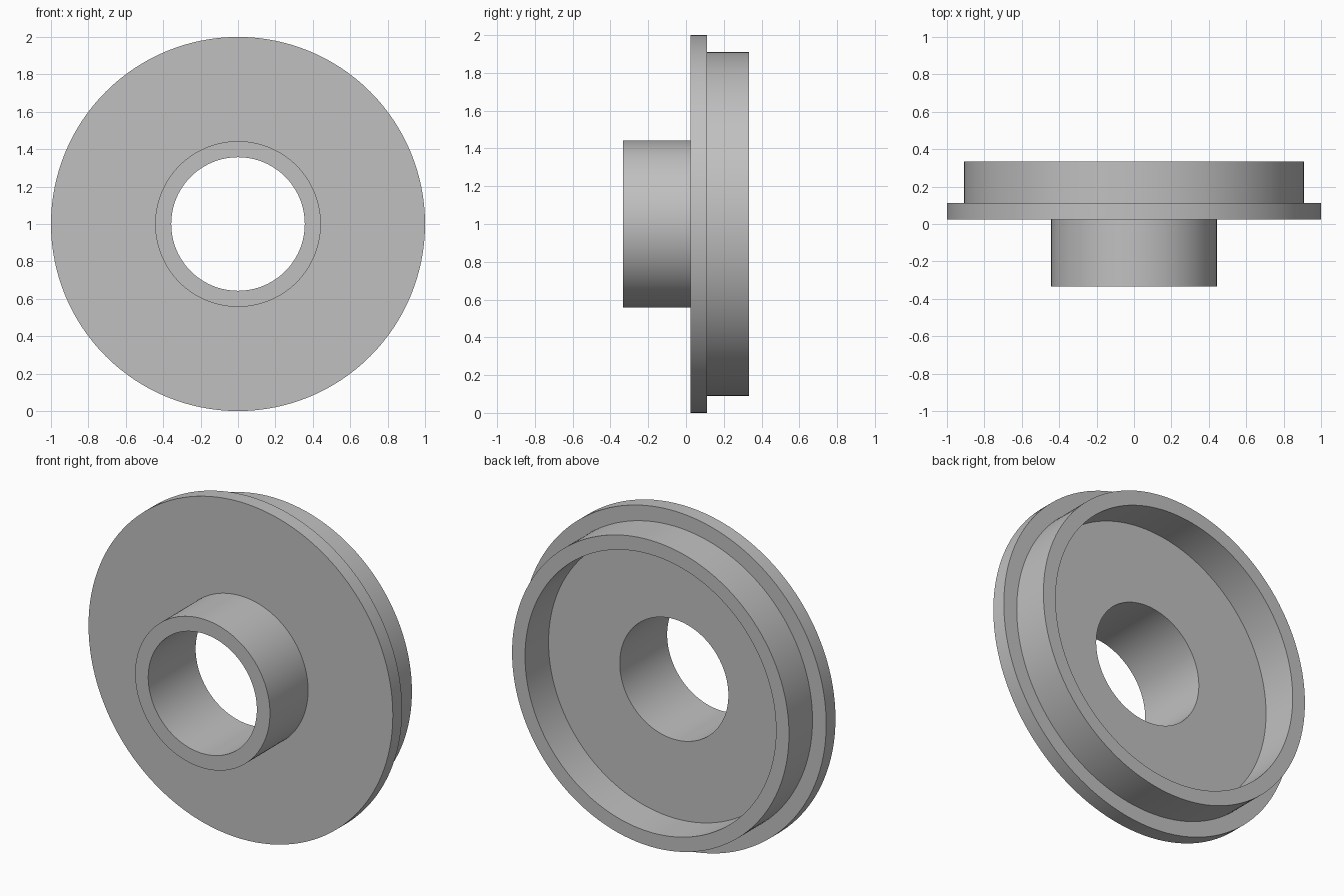
import bpy
import bmesh
import math
from mathutils import Matrix, Vector

cube = bpy.data.objects.get("Cube")
if cube:
    bpy.data.objects.remove(cube, do_unlink=True)

SEGMENTS = 128
CENTRE = Vector((0, 0, 1))

# Plain grey metal
grey = bpy.data.materials.new("grey_metal")
grey.use_nodes = True
colour = (0.53, 0.53, 0.53, 1)
grey.diffuse_color = colour
grey.node_tree.nodes["Principled BSDF"].inputs["Base Color"].default_value = colour

# Wall positions: hub tube, flange plate and rear rim
BORE, HUB, RIM_IN, RIM_OUT, FLANGE = 0.357, 0.443, 0.825, 0.91, 1.0
HUB_FRONT, PLATE_FRONT, PLATE_BACK, RIM_BACK = -0.333, 0.025, 0.112, 0.333

# Closed half section as (radius, y)
section = [
    (BORE, HUB_FRONT), (HUB, HUB_FRONT),
    (HUB, PLATE_FRONT), (FLANGE, PLATE_FRONT),
    (FLANGE, PLATE_BACK), (RIM_OUT, PLATE_BACK),
    (RIM_OUT, RIM_BACK), (RIM_IN, RIM_BACK),
    (RIM_IN, PLATE_BACK), (BORE, PLATE_BACK),
]


def revolve(name, profile):
    """Turn a closed profile about the y axis through CENTRE."""
    bm = bmesh.new()
    rings = []
    for i in range(SEGMENTS):
        turn = Matrix.Rotation(math.tau * i / SEGMENTS, 3, "Y")
        rings.append([bm.verts.new(CENTRE + turn @ Vector((r, y, 0)))
                      for r, y in profile])
    n = len(profile)
    for i, ring in enumerate(rings):
        following = rings[(i + 1) % SEGMENTS]
        for j in range(n):
            k = (j + 1) % n
            bm.faces.new((ring[j], ring[k], following[k], following[j]))
    bmesh.ops.recalc_face_normals(bm, faces=bm.faces)
    mesh = bpy.data.meshes.new(name)
    bm.to_mesh(mesh)
    bm.free()
    mesh.materials.append(grey)
    obj = bpy.data.objects.new(name, mesh)
    bpy.context.collection.objects.link(obj)
    return obj


# Flanged hub turned as one solid
hub = revolve("flanged_hub", section)
bpy.ops.object.select_all(action="DESELECT")
hub.select_set(True)
bpy.context.view_layer.objects.active = hub
bpy.ops.object.shade_smooth_by_angle(angle=math.radians(30))
